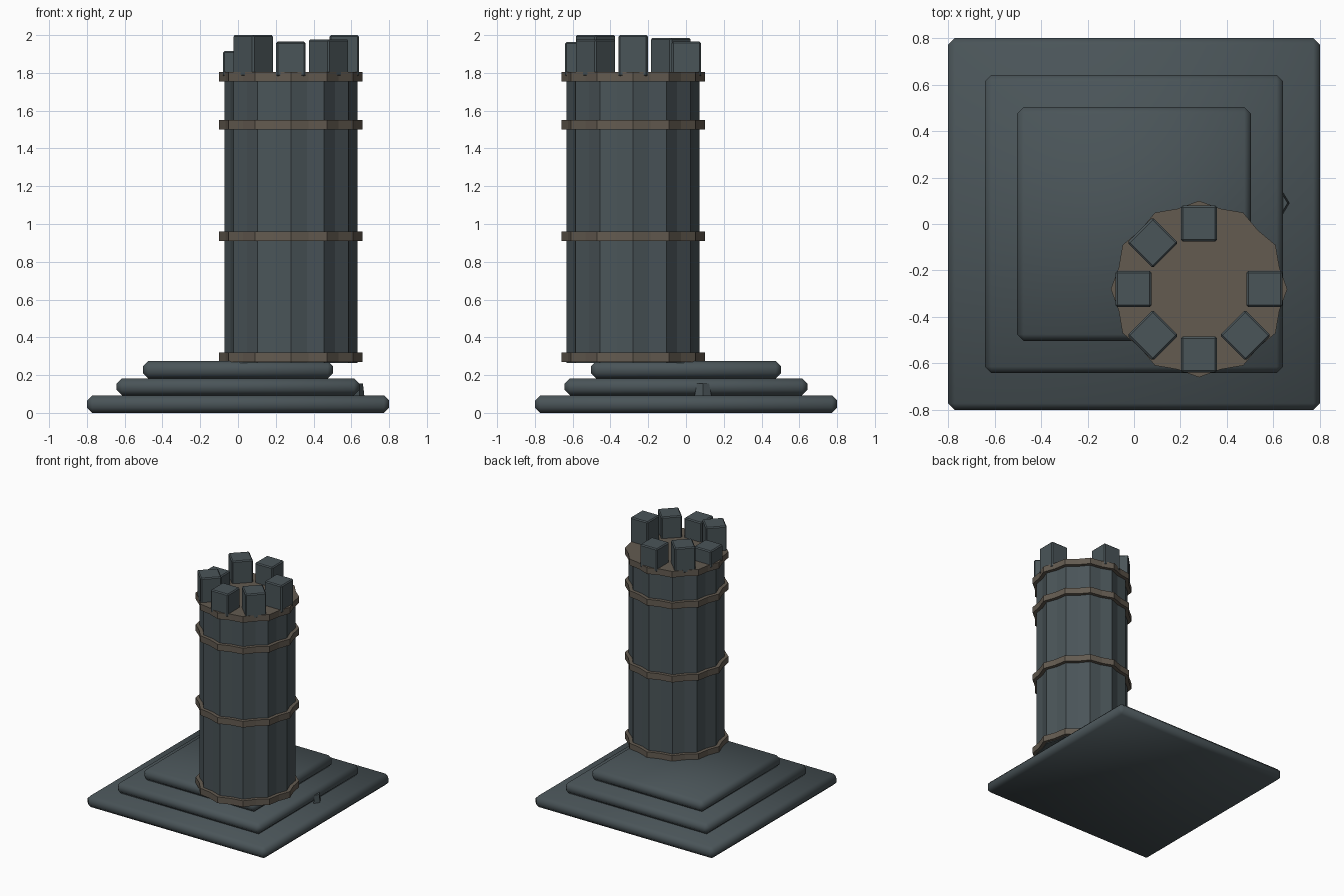
import bpy, bmesh, math

if "Cube" in bpy.data.objects:
    bpy.data.objects.remove(bpy.data.objects["Cube"])

CX, CY = 0.28, -0.28          # tower axis


def material(name, rgb):
    m = bpy.data.materials.new(name)
    m.diffuse_color = (*rgb, 1)
    m.use_nodes = True
    m.node_tree.nodes["Principled BSDF"].inputs["Base Color"].default_value = m.diffuse_color
    return m


STONE = material("dark_slate_stone", (0.068, 0.089, 0.098))
TRIM = material("brown_trim", (0.125, 0.104, 0.081))


def finish(name, bm, mat, loc, turn=0.0, bevel=0.0):
    bmesh.ops.recalc_face_normals(bm, faces=bm.faces)
    if bevel:
        bmesh.ops.bevel(bm, geom=list(bm.edges), offset=bevel, segments=1,
                        affect='EDGES', profile=0.5)
    me = bpy.data.meshes.new(name)
    bm.to_mesh(me)
    bm.free()
    me.materials.append(mat)
    ob = bpy.data.objects.new(name, me)
    bpy.context.collection.objects.link(ob)
    ob.location = loc
    ob.rotation_euler.z = turn
    return ob


def block(name, size, loc, bevel, turn=0.0):
    bm = bmesh.new()
    bmesh.ops.create_cube(bm, size=1)
    bmesh.ops.scale(bm, vec=size, verts=bm.verts)
    return finish(name, bm, STONE, loc, turn, bevel)


def fluted_prism(name, outer, inner, z0, z1, mat):
    """Upright prism with twelve ridges and shallow grooves between them."""
    bm = bmesh.new()
    ring = []
    for i in range(24):
        r, a = (inner if i % 2 else outer), i * math.pi / 12
        ring.append(bm.verts.new((r * math.cos(a), r * math.sin(a), 0)))
    face = bm.faces.new(ring)
    top = bmesh.ops.extrude_face_region(bm, geom=[face])["geom"]
    bmesh.ops.translate(bm, vec=(0, 0, z1 - z0),
                        verts=[v for v in top if isinstance(v, bmesh.types.BMVert)])
    return finish(name, bm, mat, (CX, CY, z0))


# Stepped base slabs with soft chamfers
for i, (half, z0, z1) in enumerate([(0.80, 0.0, 0.093), (0.642, 0.093, 0.183),
                                    (0.503, 0.183, 0.275)]):
    slab = block(f"base_slab_{i + 1}", (2 * half, 2 * half, z1 - z0),
                 (0, 0, (z0 + z1) / 2), 0.028)
    slab.data.shade_smooth()

# Tower shaft
fluted_prism("tower_shaft", 0.352, 0.33, 0.265, 1.79, STONE)

# Trim bands, the last one forming the roof floor
for i, z in enumerate([0.295, 0.935, 1.525, 1.78]):
    fluted_prism(f"trim_band_{i + 1}", 0.38, 0.358, z - 0.025, z + 0.025, TRIM)

# Battlement blocks, uneven in height, with the north-east one missing
tops = {0: 2.0, 90: 1.965, 135: 1.985, 180: 1.915, 225: 2.0, 270: 1.963, 315: 1.977}
for deg, top in tops.items():
    a = math.radians(deg)
    block(f"battlement_{deg}", (0.155, 0.155, top - 1.78),
          (CX + 0.282 * math.cos(a), CY + 0.282 * math.sin(a), (top + 1.78) / 2),
          0.008, a)

# Small fallen rock beside the second step
bm = bmesh.new()
bmesh.ops.create_cone(bm, cap_ends=True, segments=4, radius1=0.045, radius2=0.032, depth=0.065)
bmesh.ops.scale(bm, vec=(0.6, 1, 1), verts=bm.verts)
finish("fallen_rock", bm, STONE, (0.642, 0.09, 0.123))
